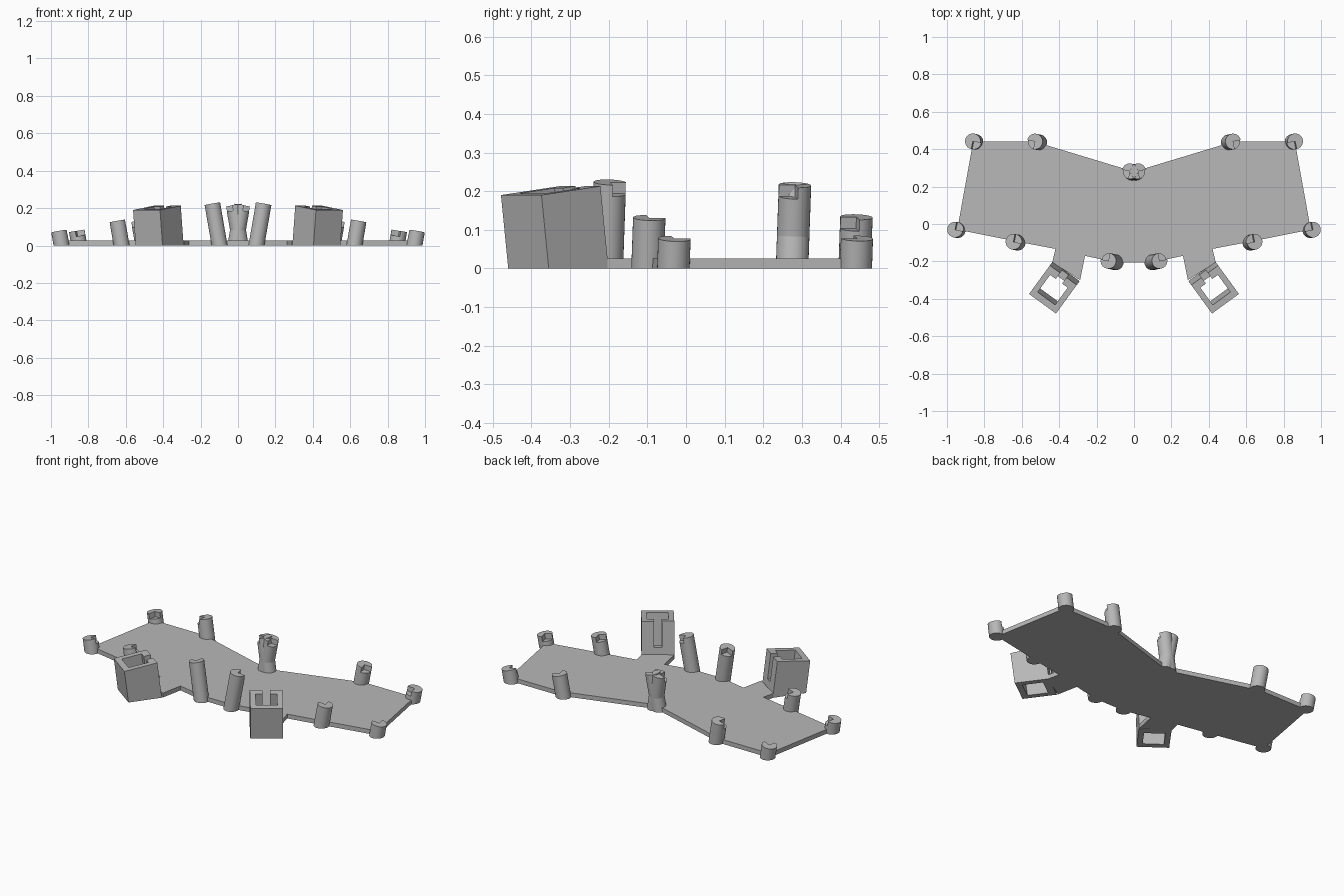
import bpy, bmesh, math
from mathutils import Matrix, Vector

if "Cube" in bpy.data.objects:
    bpy.data.objects.remove(bpy.data.objects["Cube"])

GREY = (0.48, 0.48, 0.48, 1)
mat = bpy.data.materials.new("plain grey")
mat.use_nodes = True
mat.diffuse_color = GREY
mat.node_tree.nodes["Principled BSDF"].inputs["Base Color"].default_value = GREY


def frame(origin, heading, tilt):
    """Local frame leaning by tilt towards a horizontal heading."""
    u = Vector((math.cos(heading), math.sin(heading), 0))
    up = Vector((0, 0, 1))
    x = u * math.cos(tilt) - up * math.sin(tilt)
    z = u * math.sin(tilt) + up * math.cos(tilt)
    m = Matrix((x, up.cross(u), z)).transposed().to_4x4()
    m.translation = origin
    return m


def prism(bm, m, outline, z1, z0=None):
    """Extrude an outline; without z0 it runs down to the ground."""
    axis = m.to_3x3().col[2]
    top = [m @ Vector((x, y, z1)) for x, y in outline]
    if z0 is None:
        low = [p - axis * (p.z / axis.z) for p in top]
    else:
        low = [p + axis * (z0 - z1) for p in top]
    a = [bm.verts.new(p) for p in top]
    b = [bm.verts.new(p) for p in low]
    bm.faces.new(a)
    bm.faces.new(b[::-1])
    for i in range(len(a)):
        j = (i + 1) % len(a)
        bm.faces.new((a[i], b[i], b[j], a[j]))


def finish(name, bm, smooth=False):
    bmesh.ops.recalc_face_normals(bm, faces=bm.faces)
    me = bpy.data.meshes.new(name)
    bm.to_mesh(me)
    bm.free()
    me.materials.append(mat)
    ob = bpy.data.objects.new(name, me)
    bpy.context.collection.objects.link(ob)
    if smooth:
        bpy.ops.object.select_all(action='DESELECT')
        ob.select_set(True)
        bpy.context.view_layer.objects.active = ob
        bpy.ops.object.shade_smooth_by_angle(angle=math.radians(30))


def arc(r, start, sweep, n):
    return [(r * math.cos(start + sweep * i / n), r * math.sin(start + sweep * i / n))
            for i in range(n + 1)]


# Base plate with two short arms towards the sockets
half = [(0.53, 0.44), (0.86, 0.44), (0.945, -0.03), (0.62, -0.095), (0.42, -0.133),
        (0.437, -0.205), (0.288, -0.30), (0.262, -0.17), (0.10, -0.205)]
outline = [(0, 0.28)] + half + [(-x, y) for x, y in reversed(half)]
bm = bmesh.new()
prism(bm, Matrix(), outline, 0.026, 0)
finish("base_plate", bm)

# Leaning pegs: top centre, and the quarter of the top that is notched
R, NOTCH = 0.042, 0.03
pegs = {
    "front_outer_peg": ((0.957, -0.03, 0.077), 90),
    "front_middle_peg": ((0.645, -0.095, 0.131), 90),
    "front_inner_peg": ((0.137, -0.197, 0.223), 0),
    "back_inner_peg": ((0.023, 0.282, 0.216), 270),
    "back_middle_peg": ((0.53, 0.441, 0.133), 270),
    "back_outer_peg": ((0.862, 0.442, 0.078), 180),
}

# Socket section: a box wall with a slot through the back
L, W, S, C, B, F = 0.19, 0.089, 0.021, 0.058, 0.04, 0.155
side = [(0, S), (0, W), (L, W)]
inner = [(F, C), (B, C), (B, S)]
section = side + [(x, -y) for x, y in side[::-1]] + \
    [(x, -y) for x, y in inner[::-1]] + inner

for label, mirror in (("left", Matrix()), ("right", Matrix.Scale(-1, 4, (1, 0, 0)))):
    for name, (top, quarter) in pegs.items():
        m = mirror @ frame(top, math.radians(11.5), math.radians(10))
        bm = bmesh.new()
        prism(bm, m, arc(R, 0, math.tau, 32)[:-1], -NOTCH)
        start = math.radians(quarter + 90)
        prism(bm, m, [(0, 0)] + arc(R, start, math.tau * 0.75, 24), 0, -NOTCH)
        finish(label + "_" + name, bm, True)

    m = mirror @ frame((0.378, -0.274, 0.213), math.atan2(-0.81, 0.59), math.radians(7))
    bm = bmesh.new()
    prism(bm, m, section, 0)
    prism(bm, m, [(0, S), (B, S), (B, -S), (0, -S)], -0.15)
    finish(label + "_socket", bm)
